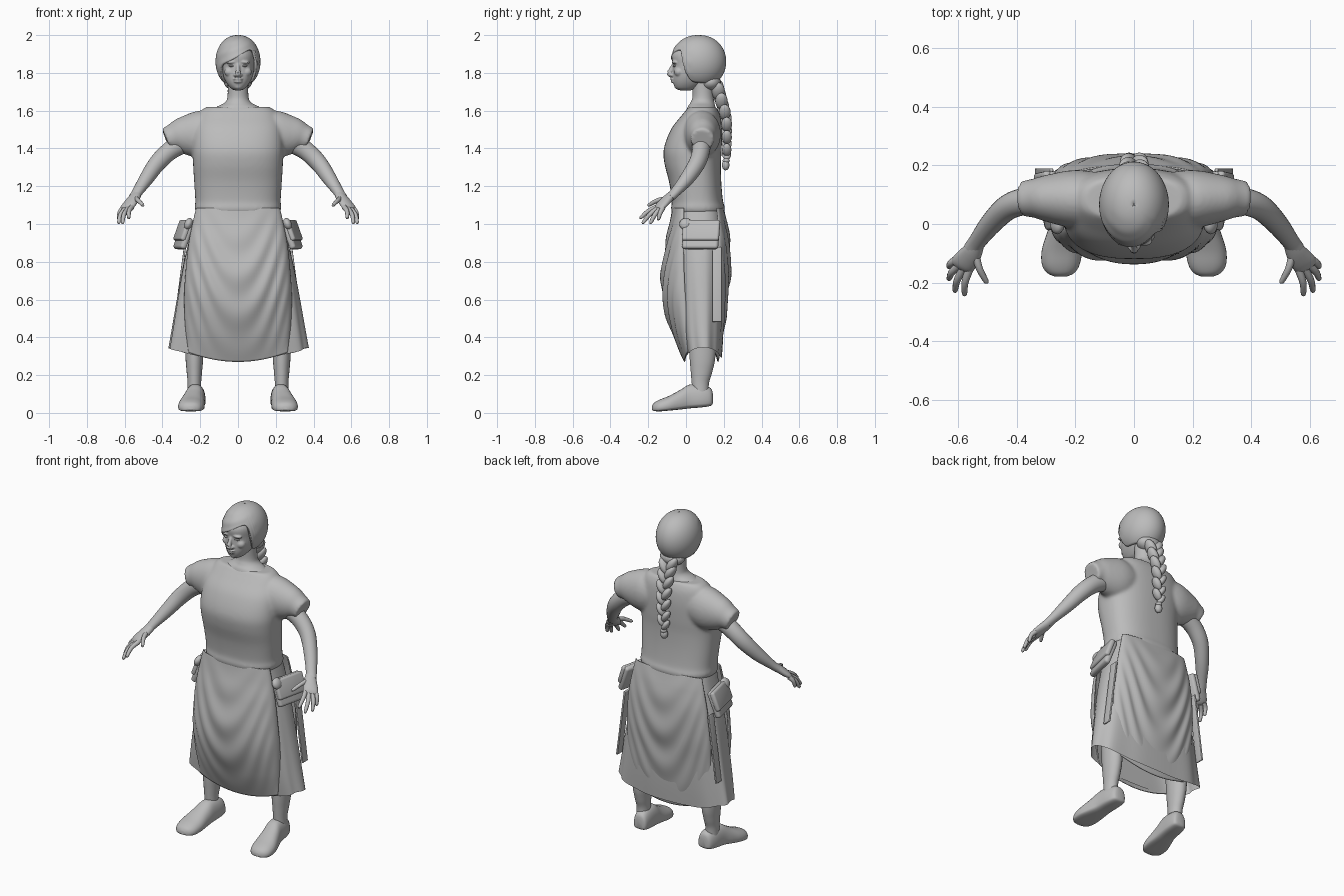
import bpy, bmesh
from math import sin, cos, pi, radians, exp
from mathutils import Vector, Matrix

cube = bpy.data.objects.get("Cube")
if cube:
    bpy.data.objects.remove(cube)

grey = bpy.data.materials.new("plain grey")
grey.use_nodes = True
grey.diffuse_color = (0.5, 0.5, 0.5, 1)
grey.node_tree.nodes["Principled BSDF"].inputs["Base Color"].default_value = (0.5, 0.5, 0.5, 1)


def finish(name, bm, mirror=False, thick=0):
    bmesh.ops.recalc_face_normals(bm, faces=bm.faces)
    mesh = bpy.data.meshes.new(name)
    bm.to_mesh(mesh)
    bm.free()
    mesh.materials.append(grey)
    obj = bpy.data.objects.new(name, mesh)
    bpy.context.collection.objects.link(obj)
    if thick:
        solid = obj.modifiers.new("Thickness", "SOLIDIFY")
        solid.thickness = thick
    if mirror:
        obj.modifiers.new("Mirror", "MIRROR")
    bpy.ops.object.select_all(action="DESELECT")
    obj.select_set(True)
    bpy.context.view_layer.objects.active = obj
    bpy.ops.object.shade_smooth_by_angle(angle=radians(50))
    return obj


def fuse(name, parts, voxel, rounds):
    """Join closed parts and blend them into one soft surface."""
    bpy.ops.object.select_all(action="DESELECT")
    for part in parts:
        part.select_set(True)
    bpy.context.view_layer.objects.active = parts[0]
    bpy.ops.object.join()
    parts[0].name = name
    remesh = parts[0].modifiers.new("Blend", "REMESH")
    remesh.mode = "VOXEL"
    remesh.voxel_size = voxel
    remesh.use_smooth_shade = True
    smooth = parts[0].modifiers.new("Soften", "SMOOTH")
    smooth.iterations = rounds


def spline(keys, steps=5):
    """Smooth interpolation through rows of numbers."""
    out = []
    for i in range(len(keys) - 1):
        quad = (keys[max(i - 1, 0)], keys[i], keys[i + 1], keys[min(i + 2, len(keys) - 1)])
        for s in range(steps):
            t = s / steps
            out.append([b + t / 2 * (c - a + t * (2 * a - 5 * b + 4 * c - d + t * (3 * (b - c) + d - a)))
                        for a, b, c, d in zip(*quad)])
    return out + [list(keys[-1])]


def sheet(name, rows, closed=True, caps=True, **opts):
    """Skin rows of points, as a tube or an open cloth."""
    bm = bmesh.new()
    vs = [[bm.verts.new(p) for p in row] for row in rows]
    n = len(rows[0])
    for lo, hi in zip(vs, vs[1:]):
        for j in range(n if closed else n - 1):
            k = (j + 1) % n
            bm.faces.new((lo[j], lo[k], hi[k], hi[j]))
    if closed and caps:
        bm.faces.new(vs[0])
        bm.faces.new(vs[-1])
    return finish(name, bm, **opts)


def power(v, e):
    return abs(v) ** e * (1 if v > 0 else -1)


def stack(name, keys, cx=0, square=1.0, n=40, ripple=0, dip=0, **opts):
    """Horizontal sections: height, half width, front y, back y."""
    rows = []
    for z, rx, yf, yb in spline(keys):
        row = []
        for j in range(n):
            a = 2 * pi * j / n
            w = 1 + ripple * sin(9 * a + 1) * (1.1 - z)
            row.append((cx + rx * w * power(cos(a), square),
                        (yf + yb) / 2 + (yb - yf) / 2 * w * power(sin(a), square),
                        z - dip * sin(a) ** 2 * (1.1 - z)))
        rows.append(row)
    return sheet(name, rows, **opts)


def tube(name, keys, n=16, flip=1, **opts):
    """Sweep along x, y, z with an upright and a sideways radius."""
    pts = [(flip * x, *rest) for x, *rest in spline(keys)]
    rows = []
    for i, (x, y, z, up, wide) in enumerate(pts):
        t = (Vector(pts[min(i + 1, len(pts) - 1)][:3]) - Vector(pts[max(i - 1, 0)][:3])).normalized()
        side = t.cross(Vector((0, 0, 1))).normalized()
        top = side.cross(t)
        rows.append([Vector((x, y, z)) + side * wide * cos(2 * pi * j / n) + top * up * sin(2 * pi * j / n)
                     for j in range(n)])
    return sheet(name, rows, **opts)


def blob(name, centre, size, tilt=0, **opts):
    bm = bmesh.new()
    mat = Matrix.Translation(centre) @ Matrix.Rotation(tilt, 4, "Y") @ Matrix.Diagonal((*size, 1))
    bmesh.ops.create_uvsphere(bm, u_segments=20, v_segments=12, radius=1, matrix=mat)
    return finish(name, bm, **opts)


def slab(name, centre, size, tilt, yaw, bevel):
    bm = bmesh.new()
    mat = (Matrix.Translation(centre) @ Matrix.Rotation(yaw, 4, "Z") @ Matrix.Rotation(tilt, 4, "Y")
           @ Matrix.Diagonal((*size, 1)))
    bmesh.ops.create_cube(bm, size=1, matrix=mat)
    bmesh.ops.bevel(bm, geom=bm.edges[:], offset=bevel, segments=3, profile=0.5, affect="EDGES")
    return finish(name, bm, mirror=True)


# Head and face, blended together
face = [stack("skull", [(1.708, .02, -.035, .03), (1.72, .04, -.056, .06), (1.75, .063, -.068, .1),
                        (1.79, .08, -.071, .14), (1.84, .087, -.07, .17), (1.9, .087, -.074, .18),
                        (1.96, .06, -.03, .14)], square=.9),
        tube("nose", [(0, -.064, 1.85, .008, .009), (0, -.08, 1.818, .011, .011), (0, -.09, 1.797, .013, .015),
                      (0, -.078, 1.782, .008, .013)], n=12),
        blob("upper_lip", (0, -.07, 1.767), (.027, .014, .007)),
        blob("lower_lip", (0, -.067, 1.754), (.023, .014, .008)),
        blob("chin", (0, -.043, 1.73), (.026, .019, .018))]
for s in (1, -1):
    face += [blob("nostril", (s * .014, -.074, 1.789), (.01, .013, .009)),
             blob("brow", (s * .034, -.058, 1.857), (.03, .018, .009), tilt=s * .1),
             blob("cheek", (s * .043, -.037, 1.805), (.03, .026, .026))]
fuse("head", face, .004, 6)
blob("eye", (.034, -.0595, 1.837), (.016, .01, .0055), mirror=True)
stack("neck", [(1.59, .17, 0, .165), (1.622, .11, .01, .155), (1.645, .068, .025, .15),
               (1.68, .055, .035, .145), (1.77, .055, .03, .14)])

# Hair cap with a swept fringe
rows = []
for i in range(25):
    row = []
    for j in range(72):
        a = -pi + 2 * pi * j / 72
        blend = 1 / (1 + exp(-(abs(a) - 1.0) * 14))
        fringe = 78 - 18 * sin(max(-1, min(1, a)) * 1.6)
        low = fringe * (1 - blend) + (140 + 12 * (abs(a) / pi) ** 2) * blend
        p = radians(low) * (i + .02) / 24.02
        lock = 1 + .012 * sin(14 * p + 4 * a) * sin(p) * (abs(a) < 1.3)
        row.append((.119 * sin(p) ** .9 * sin(a) * lock, .066 - .147 * sin(p) ** .9 * cos(a) * lock, 1.86 + .14 * cos(p)))
    rows.append(row)
sheet("hair_cap", rows, caps=False, thick=.012)
blob("hair_nape", (0, .13, 1.75), (.075, .055, .045))

# Braid of overlapping strands
for i, (y, z) in enumerate(spline([(.165, 1.72), (.188, 1.65), (.212, 1.56), (.216, 1.46), (.215, 1.37)], 3)):
    side = 1 if i % 2 else -1
    s = 1 - .028 * i
    blob("braid_strand", (side * .022 * s, y, z), (.026 * s, .036 * s, .054 * s), tilt=side * .55)
blob("braid_tie", (0, .213, 1.335), (.018, .019, .014))
blob("braid_end", (0, .21, 1.312), (.022, .02, .028))

# Loose shirt with its sleeves blended in
shirt = [stack("shirt_body", [(1.055, .218, -.072, .2), (1.085, .23, -.08, .207), (1.12, .226, -.075, .196),
                              (1.22, .232, -.089, .187), (1.32, .238, -.114, .185), (1.4, .242, -.117, .189),
                              (1.5, .235, -.08, .19), (1.57, .21, -.027, .182), (1.605, .19, .002, .168),
                              (1.62, .165, .012, .16)], square=.8, n=56)]
shirt += [tube("sleeve", [(.1, .08, 1.49, .1, .09), (.2, .085, 1.475, .125, .1), (.3, .088, 1.468, .097, .08),
                          (.345, .088, 1.459, .072, .066), (.38, .086, 1.446, .062, .062)], n=28, flip=s)
          for s in (1, -1)]
fuse("shirt", shirt, .009, 9)

# Arms and hands
tube("arm", [(.25, .08, 1.45, .06, .055), (.35, .08, 1.395, .05, .048), (.425, .06, 1.325, .046, .044),
             (.485, .005, 1.24, .038, .038), (.535, -.06, 1.165, .025, .03), (.55, -.085, 1.14, .023, .032)],
     n=20, mirror=True)
tube("palm", [(.535, -.065, 1.16, .022, .026), (.555, -.1, 1.13, .023, .036), (.582, -.135, 1.095, .019, .042),
              (.592, -.15, 1.08, .01, .036)], mirror=True)
fingers = {"index": ((.562, -.155, 1.09), (.58, -.245, 1.03)),
           "middle": ((.583, -.153, 1.08), (.613, -.232, 1.003)),
           "ring": ((.598, -.14, 1.078), (.634, -.19, 1.003)),
           "little": ((.607, -.122, 1.085), (.633, -.148, 1.022)),
           "thumb": ((.542, -.1, 1.135), (.502, -.203, 1.098))}
for name, ends in fingers.items():
    root, tip = map(Vector, ends)
    mid = root.lerp(tip, .5) + Vector((.006, 0, .008))
    tube(name + "_finger", [(*root, .014, .014), (*mid, .012, .012), (*root.lerp(tip, .92), .009, .009),
                            (*tip, .003, .003)], n=10, mirror=True)

# Underskirt flaring at the sides
stack("underskirt", [(1.09, .215, -.06, .19), (1.0, .238, -.055, .2), (.8, .288, -.045, .2),
                     (.6, .325, -.035, .2), (.45, .35, -.022, .195), (.345, .368, -.005, .188)],
      square=.7, n=72, ripple=.03, dip=.07, caps=False)


def drape(name, keys, edge, sign):
    """Cloth panel with sagging folds: height, half width, middle y."""
    rows = []
    for z, w, ym in spline(keys, 10):
        row = []
        for j in range(61):
            u = sin(pi / 2 * (j / 30 - 1))
            x = u * w
            drop = (1.09 - z) / .82
            fold = .007 * sin((z - 8 * x * x) * 28) * sin(pi * min(1, drop)) * (1 - u ** 4)
            e = edge + (ym - edge) * .25 * (1 - drop)
            row.append((x, e + (ym - e) * (1 - u * u) ** .45 + sign * fold, z + .05 * u * u * drop))
        rows.append(row)
    sheet(name, rows, closed=False, thick=.006)


drape("front_apron", [(1.085, .222, -.074), (1.0, .24, -.088), (.88, .262, -.112), (.72, .278, -.131),
                      (.58, .285, -.122), (.42, .28, -.075), (.27, .262, -.01)], .01, -1)
drape("back_apron", [(1.085, .222, .2), (1.0, .24, .22), (.88, .262, .235), (.72, .278, .233),
                     (.58, .28, .218), (.42, .27, .2), (.27, .235, .172)], .15, 1)

# Waist pouches, knots and hanging ties
slab("pouch", (.285, .08, .943), (.035, .195, .16), -.35, -.22, .015)
slab("pouch_flap", (.293, .08, .966), (.03, .2, .115), -.35, -.22, .012)
blob("waist_knot", (.262, 0, 1.0), (.022, .035, .033), tilt=-.4, mirror=True)
slab("hanging_tie", (.307, .165, .68), (.012, .05, .4), -.13, 0, .004)

# Legs and slip-on shoes
stack("leg", [(.1, .036, .035, .12), (.16, .036, .03, .122), (.22, .041, .025, .14),
              (.32, .048, .018, .157), (.6, .055, .01, .16)], cx=.231, n=24, mirror=True)
rows = []
for y, cx, half, low, high in spline([(.142, .215, .02, .05, .1), (.132, .217, .04, .038, .13),
                                      (.09, .222, .05, .03, .148), (.02, .228, .053, .024, .15),
                                      (-.03, .237, .06, .018, .122), (-.09, .246, .069, .012, .09),
                                      (-.14, .25, .064, .008, .07), (-.168, .25, .045, .01, .054),
                                      (-.18, .25, .018, .016, .036)], 4):
    rows.append([(cx + half * power(cos(a), .8), y,
                  low + (high - low) * (.35 + (.65 * sin(a) if sin(a) > 0 else .35 * power(sin(a), .4))))
                 for a in (2 * pi * j / 28 for j in range(28))])
sheet("shoe", rows, mirror=True)
